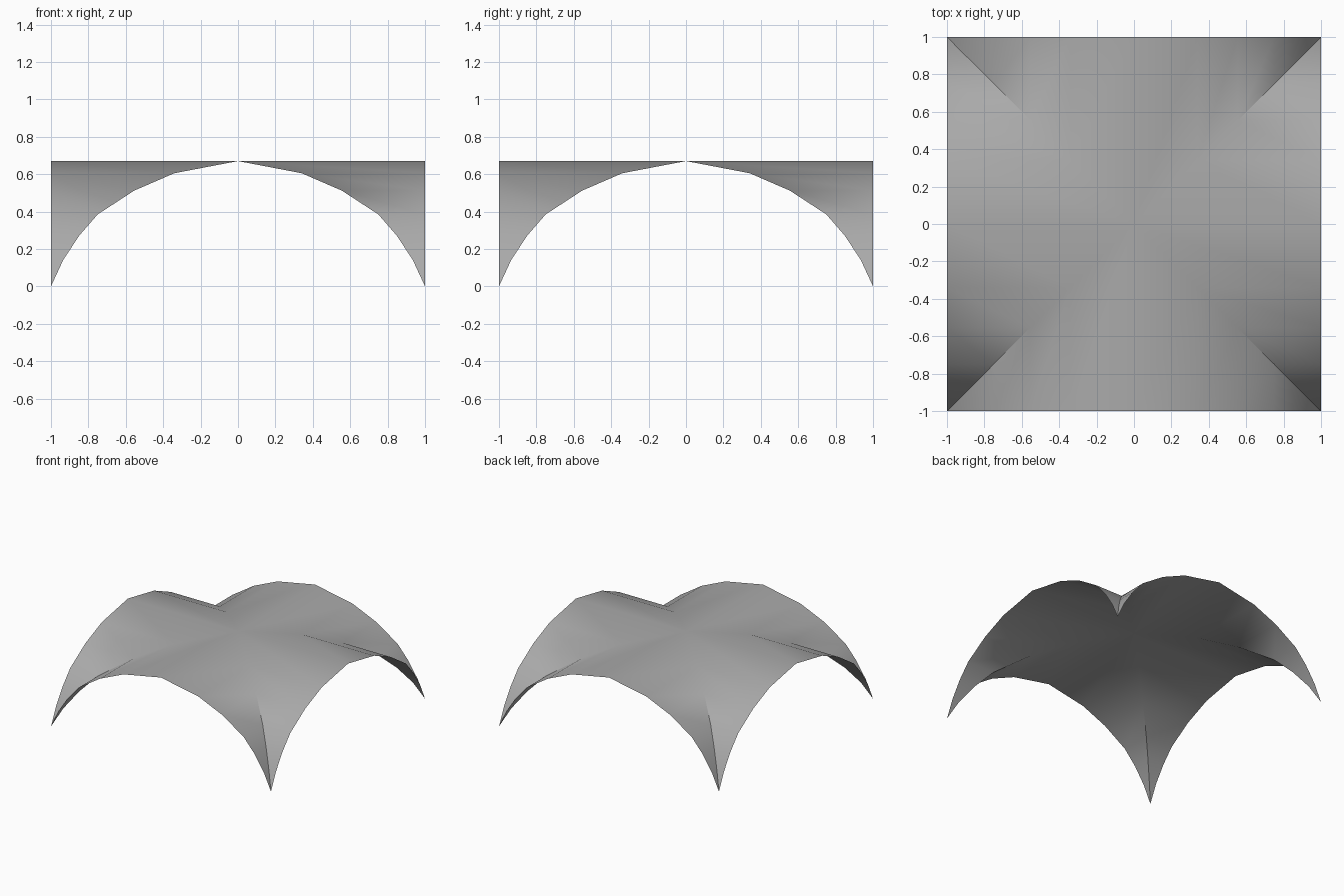
import bpy
import bmesh
from math import pi, radians
from mathutils import Matrix, Vector

cube = bpy.data.objects.get("Cube")
if cube:
    bpy.data.objects.remove(cube, do_unlink=True)

# Plain grey stone
stone = bpy.data.materials.new("grey stone")
stone.use_nodes = True
colour = (0.4, 0.4, 0.4, 1)
stone.diffuse_color = colour
stone.node_tree.nodes["Principled BSDF"].inputs["Base Color"].default_value = colour

# Half of the arch, from crown to springing: distance from centre, height
half_arch = [(0, 0.67), (0.34, 0.605), (0.555, 0.512), (0.75, 0.385),
             (0.85, 0.27), (0.935, 0.14), (1, 0)]
arch = [(-d, z) for d, z in reversed(half_arch[1:])] + half_arch


def add_web(bm, turn):
    """One triangular web: the arch swept from the groins to the open edge."""
    rim = [bm.verts.new(turn @ Vector((x, -1, z))) for x, z in arch]
    groin = [bm.verts.new(turn @ Vector((x, -abs(x), z))) for x, z in arch[1:-1]]
    groin = [rim[0]] + groin + [rim[-1]]
    for i in range(len(arch) - 1):
        corners = [rim[i], rim[i + 1], groin[i + 1], groin[i]]
        bm.faces.new(list(dict.fromkeys(corners)))


# Four webs meeting at the diagonal groins
bm = bmesh.new()
for quarter in range(4):
    add_web(bm, Matrix.Rotation(quarter * pi / 2, 3, 'Z'))
bmesh.ops.remove_doubles(bm, verts=bm.verts, dist=0.001)
mesh = bpy.data.meshes.new("groin_vault")
bm.to_mesh(mesh)
bm.free()
mesh.materials.append(stone)

vault = bpy.data.objects.new("groin_vault", mesh)
bpy.context.collection.objects.link(vault)

# Smooth webs, sharp groins towards the feet
bpy.ops.object.select_all(action='DESELECT')
vault.select_set(True)
bpy.context.view_layer.objects.active = vault
bpy.ops.object.shade_smooth_by_angle(angle=radians(38))
